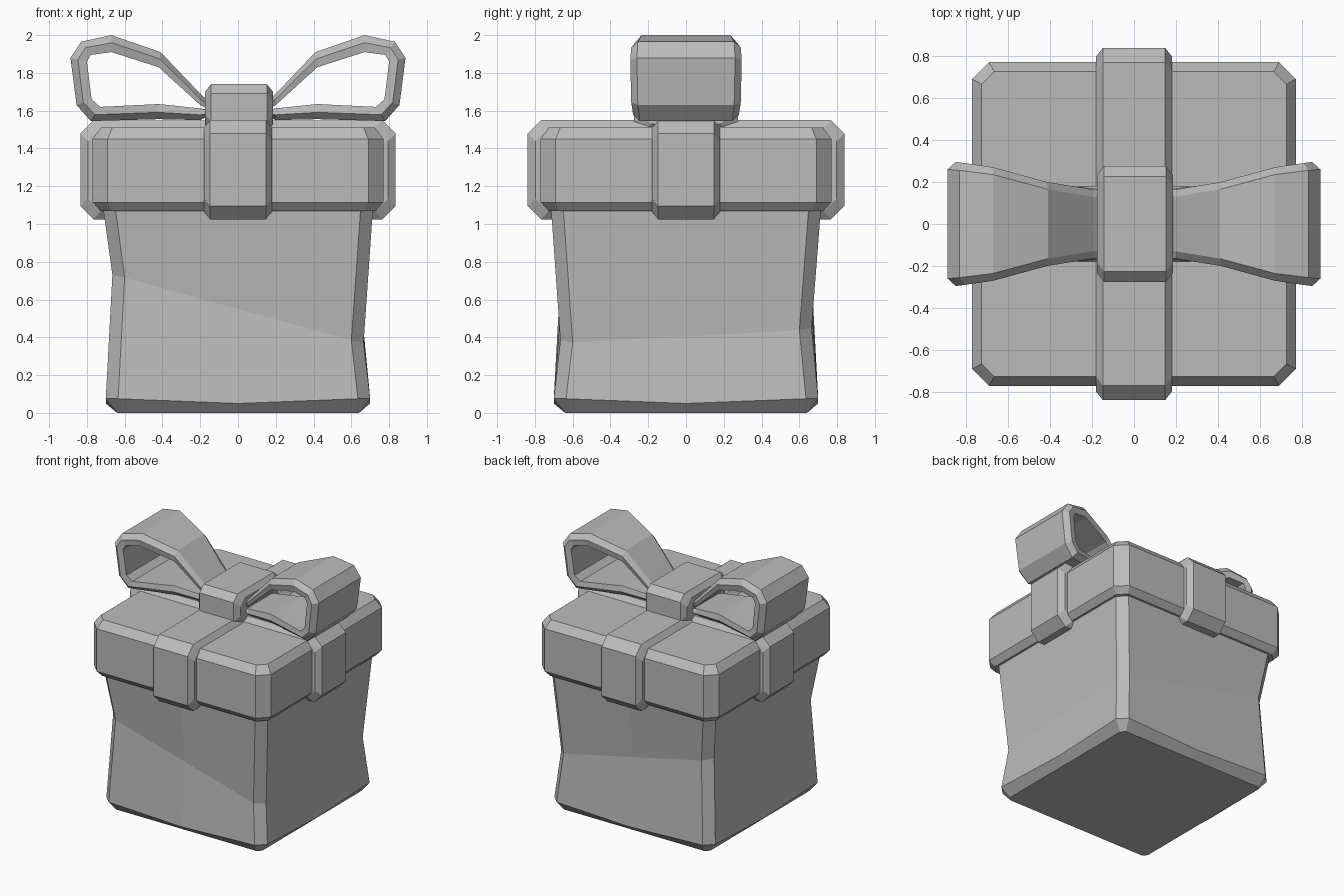
import bpy, bmesh

cube = bpy.data.objects.get("Cube")
if cube:
    bpy.data.objects.remove(cube, do_unlink=True)

grey = bpy.data.materials.new("plain_grey")
grey.use_nodes = True
colour = (0.5, 0.5, 0.5, 1)
grey.diffuse_color = colour
grey.node_tree.nodes["Principled BSDF"].inputs["Base Color"].default_value = colour


def loft(name, rings, closed=False):
    """Bridge equal rings of points; cap the ends, or join last to first."""
    bm = bmesh.new()
    loops = [[bm.verts.new(p) for p in ring] for ring in rings]
    pairs = list(zip(loops, loops[1:]))
    if closed:
        pairs.append((loops[-1], loops[0]))
    else:
        bm.faces.new(loops[0])
        bm.faces.new(loops[-1])
    for a, b in pairs:
        for i in range(len(a)):
            j = (i + 1) % len(a)
            bm.faces.new((a[i], a[j], b[j], b[i]))
    bmesh.ops.recalc_face_normals(bm, faces=bm.faces)
    mesh = bpy.data.meshes.new(name)
    bm.to_mesh(mesh)
    bm.free()
    mesh.materials.append(grey)
    obj = bpy.data.objects.new(name, mesh)
    bpy.context.collection.objects.link(obj)
    return obj


def square_ring(half, chamfer, height):
    """Chamfered square with a middle point per side; height is a function of x, y."""
    c = half - chamfer
    side = [(half, -c), (half, 0), (half, c)]
    ring = []
    for _ in range(4):
        ring += side
        side = [(-y, x) for x, y in side]
    return [(x, y, height(x, y)) for x, y in ring]


def level(z):
    return lambda x, y: z


def rim(x, y):
    # Lower edge rises a little toward the corners
    return 0.075 if min(abs(x), abs(y)) > 0.1 else 0.05


def waist(x, y):
    # Slanted crease: high on the left side, low on the right
    u, v = (max(0, min(1, 0.5 + t / 1.3)) for t in (x, y))
    return 0.73 * (1 - u) + u * (0.37 + 0.07 * v)


# Pinched box body
loft("box_body", [
    square_ring(0.64, 0.03, level(0)),
    square_ring(0.70, 0.065, rim),
    square_ring(0.665, 0.065, waist),
    square_ring(0.715, 0.065, level(1.09)),
])

# Bevelled lid
loft("box_lid", [
    square_ring(0.73, 0.06, level(1.07)),
    square_ring(0.77, 0.08, level(1.115)),
    square_ring(0.77, 0.08, level(1.45)),
    square_ring(0.725, 0.06, level(1.51)),
])


def strap(name, half_length, z0, z1, cut, inset, along_x=False):
    """Octagonal slab with bevelled long edges."""
    def ring(w, d):
        h, lo, hi, c = half_length - d, z0 + d, z1 - d, cut
        pts = [(h, lo + c), (h, hi - c), (h - c, hi), (c - h, hi),
               (-h, hi - c), (-h, lo + c), (c - h, lo), (h - c, lo)]
        return [(p, w, z) if along_x else (w, p, z) for p, z in pts]
    return loft(name, [ring(-0.18, inset), ring(-0.148, 0),
                       ring(0.148, 0), ring(0.18, inset)])


# Crossed ribbons and the knot
strap("ribbon_front_back", 0.838, 1.025, 1.55, 0.07, 0.04)
strap("ribbon_sides", 0.835, 1.025, 1.548, 0.07, 0.04, along_x=True)
knot = strap("bow_knot", 0.275, 1.49, 1.74, 0.05, 0.04)
knot.location.x = 0.005

# Bow loop: outer point, inner point and half width along the band
band = [
    ((0.10, 1.60), (0.12, 1.59), 0.16),
    ((0.20, 1.69), (0.20, 1.63), 0.165),
    ((0.41, 1.91), (0.42, 1.83), 0.20),
    ((0.67, 2.00), (0.67, 1.91), 0.27),
    ((0.83, 1.965), (0.78, 1.895), 0.29),
    ((0.887, 1.88), (0.80, 1.86), 0.295),
    ((0.855, 1.63), (0.775, 1.66), 0.29),
    ((0.78, 1.545), (0.73, 1.62), 0.28),
    ((0.42, 1.555), (0.42, 1.635), 0.195),
    ((0.20, 1.55), (0.20, 1.612), 0.17),
]


def loop_rings(sign):
    rings = []
    for (ox, oz), (ix, iz), w in band:
        mx, mz = ox + (ix - ox) * 0.45, oz + (iz - oz) * 0.45
        section = [(ox, 0.035 - w, oz), (ox, w - 0.035, oz), (mx, w, mz),
                   (ix, w - 0.01, iz), (ix, 0.01 - w, iz), (mx, -w, mz)]
        rings.append([(sign * x, y, z) for x, y, z in section])
    return rings


for side, sign in (("left", 1), ("right", -1)):
    loft("bow_loop_" + side, loop_rings(sign), closed=True)
